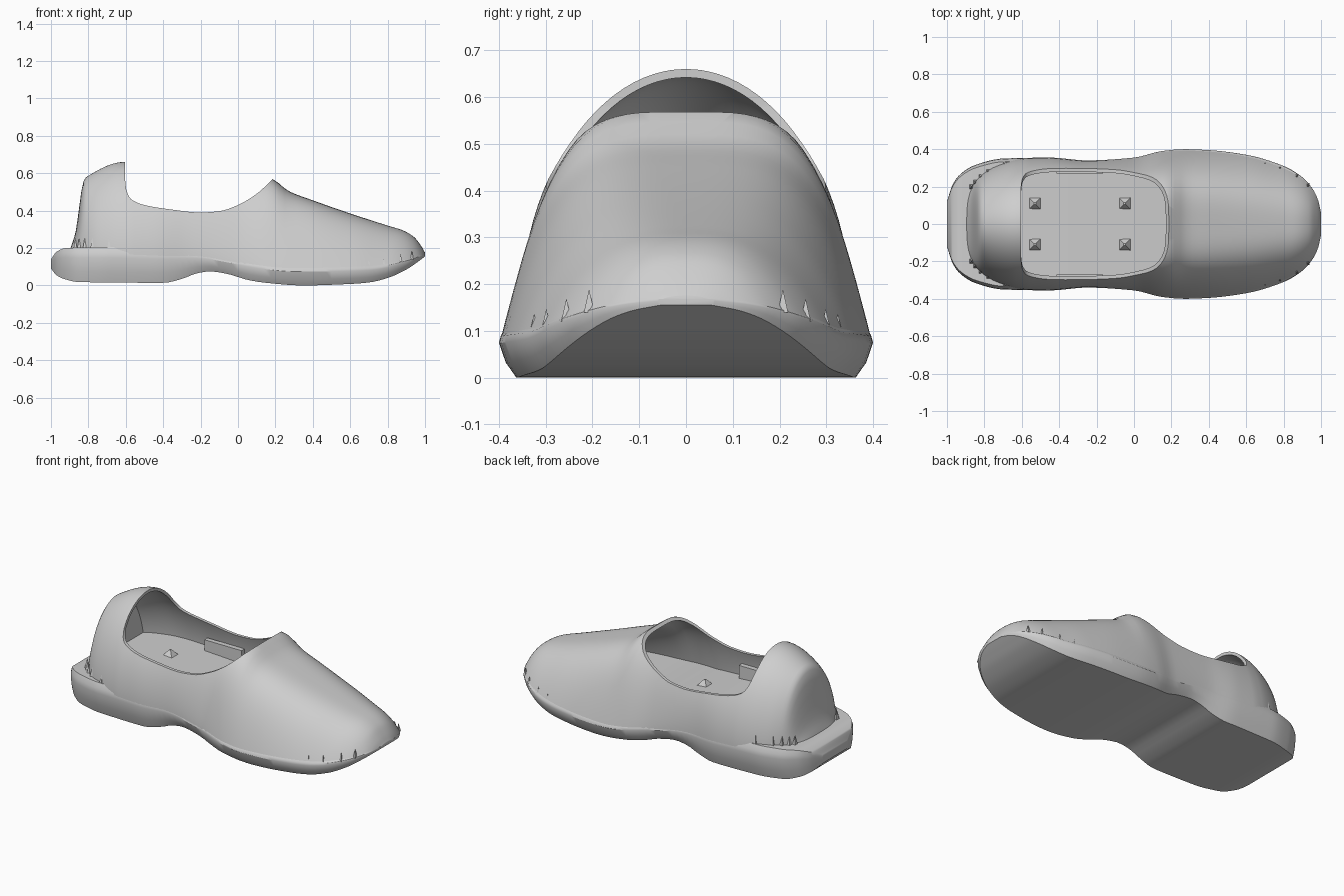
import bpy, bmesh, math
from mathutils import Vector

if "Cube" in bpy.data.objects:
    bpy.data.objects.remove(bpy.data.objects["Cube"])

grey = bpy.data.materials.new("plain_grey")
grey.use_nodes = True
grey.diffuse_color = (0.62, 0.62, 0.62, 1)
grey.node_tree.nodes["Principled BSDF"].inputs["Base Color"].default_value = grey.diffuse_color


def curve(*pts):
    """Monotone cubic through (x, value) pairs."""
    d = [(b[1] - a[1]) / (b[0] - a[0]) for a, b in zip(pts, pts[1:])]
    m = [d[0]] + [2 * a * b / (a + b) if a * b > 0 else 0 for a, b in zip(d, d[1:])] + [d[-1]]

    def f(x):
        x = min(max(x, pts[0][0]), pts[-1][0])
        i = max(k for k in range(len(pts) - 1) if pts[k][0] <= x)
        (x0, y0), (x1, y1) = pts[i], pts[i + 1]
        h = x1 - x0
        t = (x - x0) / h
        return (y0 * (1 + 2 * t) * (1 - t) ** 2 + h * m[i] * t * (1 - t) ** 2
                + y1 * t * t * (3 - 2 * t) + h * m[i + 1] * t * t * (t - 1))
    return f


# Lengthwise profiles
width = curve((-1, .12), (-.97, .21), (-.93, .265), (-.85, .315), (-.7, .35), (-.45, .355),
              (-.25, .34), (0, .355), (.15, .39), (.27, .4), (.4, .395), (.6, .37),
              (.8, .31), (.9, .25), (.96, .18), (.985, .125), (1, .06))
bottom = curve((-1, .09), (-.97, .055), (-.93, .035), (-.85, .018), (-.4, .014), (-.3, .035),
               (-.22, .065), (-.15, .075), (-.05, .06), (.05, .03), (.15, .014), (.35, 0),
               (.6, .008), (.7, .016), (.8, .04), (.9, .085), (.96, .125), (1, .155))
sole_top = curve((-1, .14), (-.97, .18), (-.92, .2), (-.7, .205), (-.3, .19), (0, .14),
                 (.3, .105), (.7, .11), (.9, .14), (1, .168))
heel_width = curve((-.895, .17), (-.87, .205), (-.84, .24), (-.8, .275), (-.75, .305),
                   (-.65, .34), (-.55, .36), (-.5, .5))
height = curve((-.895, .2), (-.87, .28), (-.825, .56), (-.81, .58), (-.61, .66), (.19, .568),
               (.23, .535), (.27, .505), (.4, .455), (.6, .385), (.8, .32), (.88, .295),
               (.94, .26), (.98, .21), (1, .175))
# Arch shape: elliptical at the heel, flatter-topped at the forefoot
fullness = curve((-.4, 2), (.2, 3.8), (.6, 3.2), (1, 2.5))
roundness = curve((-.6, .53), (-.4, .5), (.2, 1))
insole = curve((-.8, .26), (-.53, .25), (-.05, .225), (.3, .2), (.9, .2))


def finish(name, bm):
    bmesh.ops.recalc_face_normals(bm, faces=bm.faces)
    mesh = bpy.data.meshes.new(name)
    bm.to_mesh(mesh)
    bm.free()
    mesh.materials.append(grey)
    ob = bpy.data.objects.new(name, mesh)
    bpy.context.collection.objects.link(ob)
    return ob


def loft(name, x0, x1, section, steps=90):
    """Skin closed (y, z) sections along x."""
    bm = bmesh.new()
    rings = []
    for i in range(steps + 1):
        x = x0 + (x1 - x0) * (1 - math.cos(math.pi * i / steps)) / 2
        rings.append([bm.verts.new((x, y, z)) for y, z in section(x)])
    for a, b in zip(rings, rings[1:]):
        for k in range(len(a)):
            n = (k + 1) % len(a)
            bm.faces.new((a[k], a[n], b[n], b[k]))
    bm.faces.new(rings[0])
    bm.faces.new(rings[-1])
    return finish(name, bm)


def welt(x):
    """Height of the widest line of the sole."""
    return bottom(x) + .7 * (sole_top(x) - bottom(x))


def sole_section(x):
    w, b, t = width(x), bottom(x), sole_top(x)
    half = [(.91, 0), (.965, .3), (1, .7), (.99, .85), (.95, 1)]
    right = [(w * y, b + (t - b) * z) for y, z in half]
    return right + [(-y, z) for y, z in reversed(right)]


def dome(x, inset, floor, n=48):
    """Arched section, clipped at the floor height."""
    w = min(width(x) * .995, heel_width(x) if x < -.5 else 1) - inset
    base, p, q = welt(x), fullness(x), roundness(x)
    h = height(x) - inset - base
    reach = (1 - (max(floor - base, 0) / h) ** (1 / q)) ** (1 / p)
    us = [reach * math.sin(math.pi * (k / n - .5)) for k in range(n + 1)]
    return [(w * u, base + h * max(1 - abs(u) ** p, 0) ** q) for u in us]


def smooth(ob, angle=32):
    bpy.ops.object.select_all(action='DESELECT')
    ob.select_set(True)
    bpy.context.view_layer.objects.active = ob
    bpy.ops.object.shade_smooth_by_angle(angle=math.radians(angle))


# Sole and upper
sole = loft("sole", -1, 1, sole_section)
upper = loft("upper", -.895, 1, lambda x: dome(x, 0, 0))

# Foot cavity and collar opening
cavity = loft("cavity_cutter", -.805, .86, lambda x: dome(x, .018, insole(x)), 60)
collar = curve((-.605, .58), (-.597, .51), (-.57, .46), (-.5, .43), (-.35, .405), (-.2, .39),
               (-.1, .397), (0, .43), (.1, .49), (.19, .572))
xs = [-.605 + .795 * (k / 50) ** 1.5 for k in range(51)]
outline = [(-.605, 1)] + [(x, collar(x)) for x in xs] + [(.19, 1)]
bm = bmesh.new()
face = bm.faces.new([bm.verts.new((x, -.5, z)) for x, z in outline])
side = bmesh.ops.extrude_face_region(bm, geom=[face])
bmesh.ops.translate(bm, vec=(0, 1, 0),
                    verts=[v for v in side["geom"] if isinstance(v, bmesh.types.BMVert)])
opening = finish("opening_cutter", bm)

bpy.context.view_layer.objects.active = upper
for cutter in (cavity, opening):
    cutter.hide_render = True
    mod = upper.modifiers.new("cut", 'BOOLEAN')
    mod.operation, mod.solver, mod.object = 'DIFFERENCE', 'EXACT', cutter
    bpy.ops.object.modifier_apply(modifier=mod.name)
    bpy.data.objects.remove(cutter)
smooth(sole)
smooth(upper)


def pyramid(name, at, radius, depth, tip=0.0, flat=1):
    bm = bmesh.new()
    bmesh.ops.create_cone(bm, cap_ends=True, segments=4, radius1=radius, radius2=tip, depth=depth)
    for v in bm.verts:
        x, y = v.co.x - v.co.y, v.co.x + v.co.y
        v.co = Vector((x * .707 * flat, y * .707, v.co.z)) + Vector(at)
    return finish(name, bm)


# Studs on the insole
for x in (-.53, -.05):
    for y in (-.11, .11):
        pyramid("insole_stud", (x, y, insole(x) + .01), .052, .04, .008)

# Small teeth along the heel seam and toe edge
for s in (-1, 1):
    for x in (-.87, -.85, -.82, -.78, -.69):
        pyramid("heel_tooth", (x, s * heel_width(x) * .97, .225), .02, .06, flat=.7)
    for x in (.7, .78, .87, .93):
        pyramid("toe_tooth", (x, s * width(x) * .94, welt(x) + .03), .016, .05, flat=.7)

    # Panel against the inner side wall
    bm = bmesh.new()
    bmesh.ops.create_cube(bm, size=1)
    for v in bm.verts:
        v.co = Vector((v.co.x * .25 - .29, v.co.y * .03 + s * .285, v.co.z * .1 + .26))
    finish("inner_side_panel", bm)
